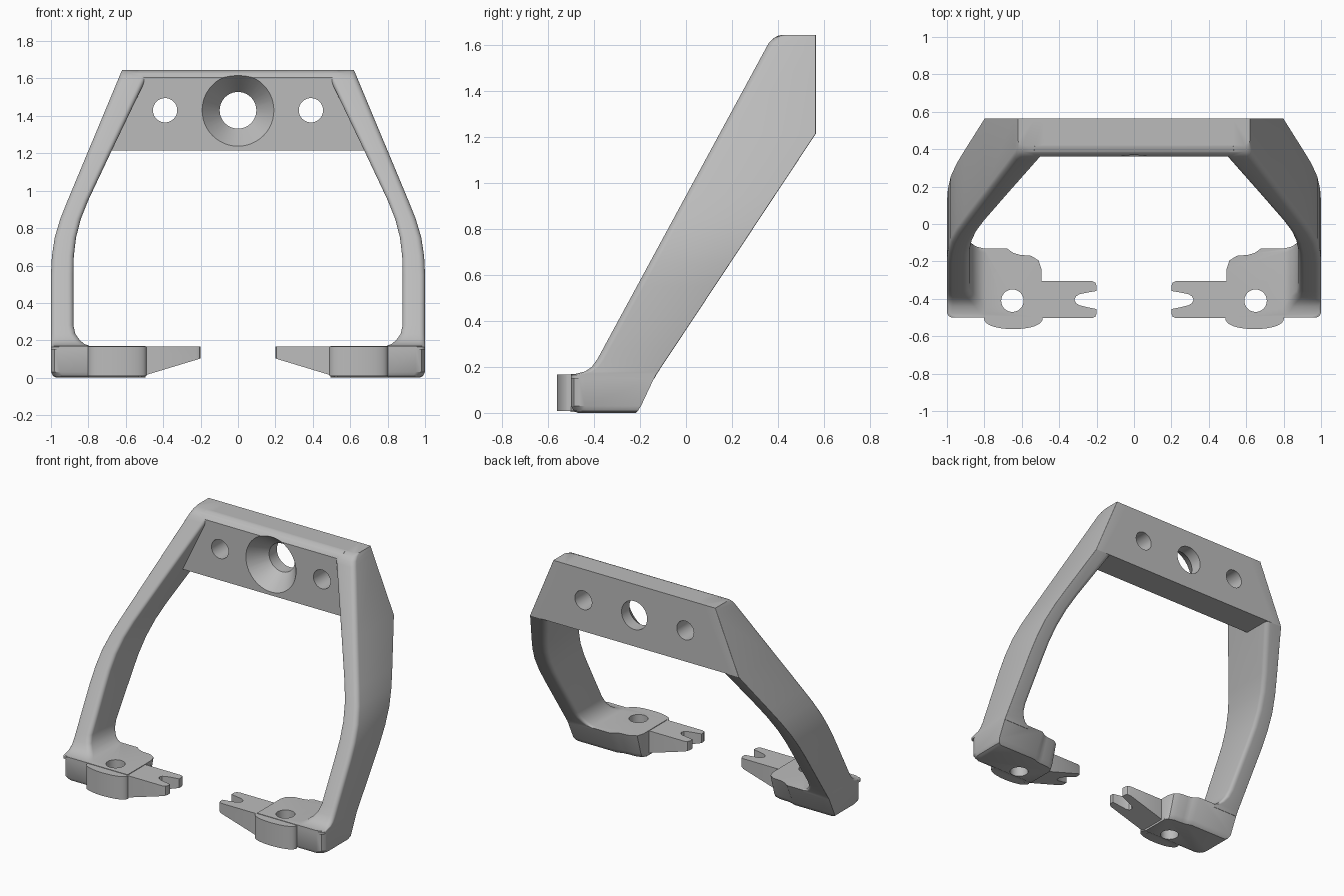
import bpy, bmesh, math
from mathutils import Matrix

if "Cube" in bpy.data.objects:
    bpy.data.objects.remove(bpy.data.objects["Cube"])

grey = bpy.data.materials.new("light_grey")
grey.diffuse_color = (0.5, 0.5, 0.5, 1)
grey.use_nodes = True
grey.node_tree.nodes["Principled BSDF"].inputs["Base Color"].default_value = grey.diffuse_color


def loft(name, rings):
    """Closed solid through rings with equal point counts."""
    bm = bmesh.new()
    vs = [[bm.verts.new(p) for p in r] for r in rings]
    n = len(vs[0])
    for a, b in zip(vs, vs[1:]):
        for i in range(n):
            bm.faces.new((a[i], a[(i + 1) % n], b[(i + 1) % n], b[i]))
    bm.faces.new(vs[0])
    bm.faces.new(vs[-1])
    bmesh.ops.recalc_face_normals(bm, faces=bm.faces)
    me = bpy.data.meshes.new(name)
    bm.to_mesh(me)
    bm.free()
    me.materials.append(grey)
    ob = bpy.data.objects.new(name, me)
    bpy.context.collection.objects.link(ob)
    return ob


def disc(c, axis, pos, r, n=48):
    """Circle ring across the y or z axis."""
    ring = []
    for i in range(n):
        a = 2 * math.pi * i / n
        u, v = c[0] + r * math.cos(a), c[1] + r * math.sin(a)
        ring.append((u, pos, v) if axis == "y" else (u, v, pos))
    return ring


def apply(ob, kind, **props):
    m = ob.modifiers.new(kind, kind)
    for k, v in props.items():
        setattr(m, k, v)
    bpy.context.view_layer.objects.active = ob
    bpy.ops.object.modifier_apply(modifier=m.name)


def combine(ob, other, op):
    apply(ob, "BOOLEAN", object=other, operation=op, solver="EXACT")
    bpy.data.objects.remove(other)


def lerp(table, z):
    for (z0, a), (z1, b) in zip(table, table[1:]):
        if z <= z1:
            return a + (b - a) * (z - z0) / (z1 - z0)
    return table[-1][1]


# Arm outlines as (height, position)
outer = [(0, 1), (.55, 1), (.65, .995), (.75, .98), (.85, .95), (.95, .91), (1.645, .62)]
inner = [(0, .78), (.165, .78), (.18, .82), (.2, .845), (.235, .87), (.28, .88), (.55, .88), (.65, .878),
         (.75, .866), (.85, .84), (.95, .80), (1.215, .675), (1.58, .5), (1.645, .47)]
front = [(0, -.5), (.165, -.5), (.18, -.44), (.2, -.41), (.235, -.385), (1.58, .344), (1.61, .36), (1.633, .385), (1.645, .42)]
back = [(0, -.21), (.165, -.13), (1.215, .565), (1.645, .565)]


def arm_section(z):
    xo, xi, yf, yb = (lerp(t, z) for t in (outer, inner, front, back))
    ring = []
    for x, y, sx, sy, r, a0 in ((xo, yb, -1, -1, .004, 0), (xi, yb, 1, -1, .03, 90),
                                (xi, yf, 1, 1, .03, 180), (xo, yf, -1, 1, .03, 270)):
        for k in range(6):
            a = math.radians(a0 + k * 18)
            ring.append((x + sx * r + r * math.cos(a), y + sy * r + r * math.sin(a), z))
    return ring


# Two side arms
levels = sorted({.15} | {z for t in (outer, inner, front, back) for z, _ in t if z > .16})
frame = loft("handle_frame", [arm_section(z) for z in levels])
apply(frame, "MIRROR")

# Top crossbar with rounded front top edge
bar_profile = [(.36, 1.215), (.565, 1.215), (.565, 1.645), (.42, 1.645), (.4, 1.641), (.38, 1.63), (.36, 1.605)]
bar = loft("bar", [[(s * (lerp(inner, z) + .06), y, z) for y, z in bar_profile] for s in (-1, 1)])
combine(frame, bar, "UNION")

# Countersunk centre hole and two side holes
combine(frame, loft("cut", [disc((0, 1.43), "y", y, r) for y, r in
                            ((.3, .192), (.36, .192), (.48, .098), (.7, .098))]), "DIFFERENCE")
for s in (-1, 1):
    combine(frame, loft("cut", [disc((s * .39, 1.43), "y", y, .065) for y in (.2, .7)]), "DIFFERENCE")

# Foot block, tapered at the rear and rounded at the bottom
foot_plan = [(1, -.13), (.68, -.13), (.645, -.155), (.61, -.165), (.55, -.17), (.51, -.195), (.495, -.24),
             (.495, -.5), (.95, -.5), (.98, -.488), (.995, -.465), (1, -.44)]


def foot_ring(z, inset):
    t = 1 - z / .17
    ring = []
    for x, y in foot_plan:
        y -= .08 * t * min(1, max(0, (y + .3) / .17))
        x -= inset * (1 if x > .9 else 0)
        ring.append((x, y + (inset if y < -.4 else -inset * .3), z))
    return ring


feet = loft("clamp_feet", [foot_ring(z, i) for z, i in ((0, .03), (.009, .012), (.03, 0), (.17, 0))])

# Notched prong, thinner toward the tip
prong_plan = [(.53, -.305), (.225, -.305), (.207, -.313), (.2, -.33), (.2, -.358), (.24, -.365), (.29, -.375), (.31, -.387),
              (.318, -.405), (.31, -.423), (.29, -.435), (.24, -.447), (.2, -.455), (.2, -.48), (.207, -.496), (.225, -.503), (.53, -.503)]
prong = loft("prong", [[(x, y, .003 + .1 * (.53 - x) / .33) for x, y in prong_plan],
                       [(x, y, .166) for x, y in prong_plan]])
combine(feet, prong, "UNION")

# Bulged boss on the front of the foot
boss_plan = [(.645 + .157 * math.cos(a), -.5 + .062 * math.sin(a) ** .8 * -1)
             for a in (math.pi * i / 20 for i in range(20))] + [(.488, -.5), (.52, -.45), (.77, -.45)]
boss_plan[0] = (.802, -.5)
boss = loft("boss", [[(x, y, z) for x, y in boss_plan] for z in (.008, .167)])
combine(feet, boss, "UNION")

# Pin hole, then mirror to the other side
combine(feet, loft("cut", [disc((.65, -.41), "z", z, .06) for z in (-.1, .3)]), "DIFFERENCE")
apply(feet, "MIRROR")

# Join feet to the frame and shade smoothly
combine(frame, feet, "UNION")
bpy.ops.object.select_all(action="DESELECT")
frame.select_set(True)
bpy.context.view_layer.objects.active = frame
bpy.ops.object.shade_smooth_by_angle(angle=math.radians(30))
